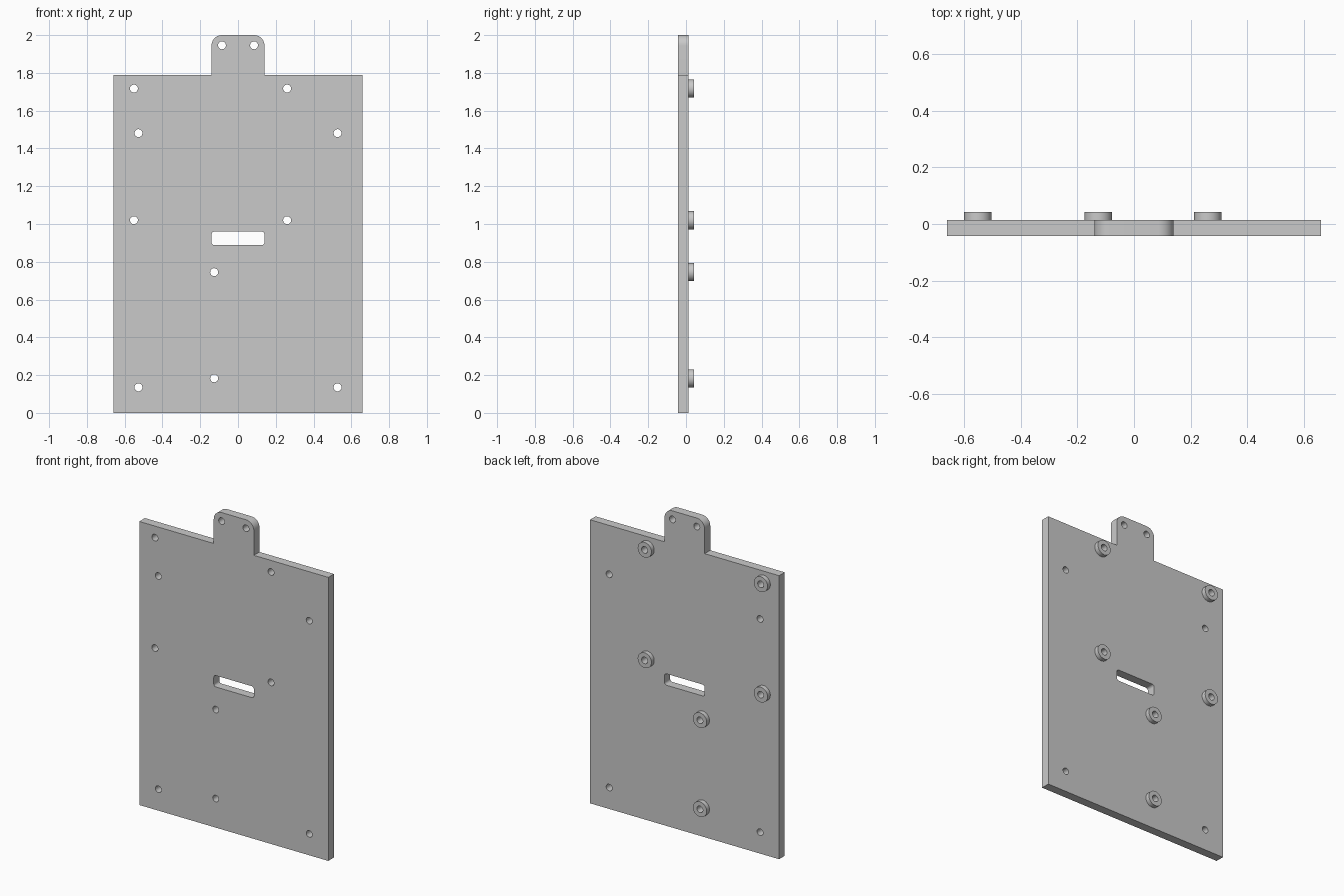
import bpy
import bmesh
from math import cos, sin, pi, radians
from mathutils import Matrix

cube = bpy.data.objects.get("Cube")
if cube:
    bpy.data.objects.remove(cube, do_unlink=True)

grey = bpy.data.materials.new("light grey")
grey.use_nodes = True
colour = (0.59, 0.59, 0.59, 1)
grey.diffuse_color = colour
grey.node_tree.nodes["Principled BSDF"].inputs["Base Color"].default_value = colour


def arc(cx, cz, r, start, end, steps):
    """Points along an arc, angles in degrees."""
    angles = [radians(start + (end - start) * i / steps) for i in range(steps + 1)]
    return [(cx + r * cos(a), cz + r * sin(a)) for a in angles]


def circle(cx, cz, r):
    return arc(cx, cz, r, 0, 360, 32)[:-1]


def rounded_slot(half_width, z0, z1, r):
    points = []
    corners = [(half_width - r, z1 - r), (r - half_width, z1 - r),
               (r - half_width, z0 + r), (half_width - r, z0 + r)]
    for i, (x, z) in enumerate(corners):
        points += arc(x, z, r, 90 * i, 90 * i + 90, 6)
    return points


def extruded(name, loops, y0, y1):
    """Solid from an outline and its holes, drawn in x-z and extruded along y."""
    curve = bpy.data.curves.new(name, "CURVE")
    curve.dimensions = "2D"
    curve.fill_mode = "BOTH"
    curve.extrude = (y1 - y0) / 2
    for loop in loops:
        spline = curve.splines.new("POLY")
        spline.points.add(len(loop) - 1)
        for point, (x, z) in zip(spline.points, loop):
            point.co = (x, z, 0, 1)
        spline.use_cyclic_u = True
    obj = bpy.data.objects.new(name, curve)
    bpy.context.collection.objects.link(obj)
    bpy.ops.object.select_all(action="DESELECT")
    obj.select_set(True)
    bpy.context.view_layer.objects.active = obj
    bpy.ops.object.convert(target="MESH")
    obj = bpy.context.view_layer.objects.active

    # Weld caps to walls and stand the profile upright
    bm = bmesh.new()
    bm.from_mesh(obj.data)
    bmesh.ops.remove_doubles(bm, verts=bm.verts, dist=0.0001)
    bm.transform(Matrix.Translation((0, (y0 + y1) / 2, 0)) @ Matrix.Rotation(pi / 2, 4, "X"))
    bmesh.ops.recalc_face_normals(bm, faces=bm.faces)
    bm.to_mesh(obj.data)
    bm.free()
    obj.data.materials.clear()
    obj.data.materials.append(grey)
    bpy.ops.object.shade_smooth_by_angle(angle=radians(30))


FRONT, BACK, BOSS_END = -0.042, 0.014, 0.042
WIDTH, SHOULDER, TAB, TOP, CORNER = 0.66, 1.79, 0.14, 2.0, 0.055
HOLE, BOSS = 0.021, 0.048

# Plate outline with the rounded hanging tab
outline = [(-WIDTH, 0), (WIDTH, 0), (WIDTH, SHOULDER), (TAB, SHOULDER)]
outline += arc(TAB - CORNER, TOP - CORNER, CORNER, 0, 90, 10)
outline += arc(CORNER - TAB, TOP - CORNER, CORNER, 90, 180, 10)
outline += [(-TAB, SHOULDER), (-WIDTH, SHOULDER)]

# Hole positions
bosses = [(x, z) for x in (-0.551, 0.26) for z in (1.02, 1.717)]
bosses += [(-0.126, z) for z in (0.183, 0.745)]
mounts = [(s * 0.527, z) for s in (-1, 1) for z in (0.135, 1.481)]
mounts += [(s * 0.085, 1.946) for s in (-1, 1)]

holes = [circle(x, z, HOLE) for x, z in bosses + mounts]
slot = rounded_slot(TAB, 0.888, 0.96, 0.015)
extruded("back_plate", [outline, slot] + holes, FRONT, BACK)

# Raised standoffs on the back
for i, (x, z) in enumerate(bosses, 1):
    extruded(f"standoff_{i}", [circle(x, z, BOSS), circle(x, z, HOLE)], BACK, BOSS_END)
